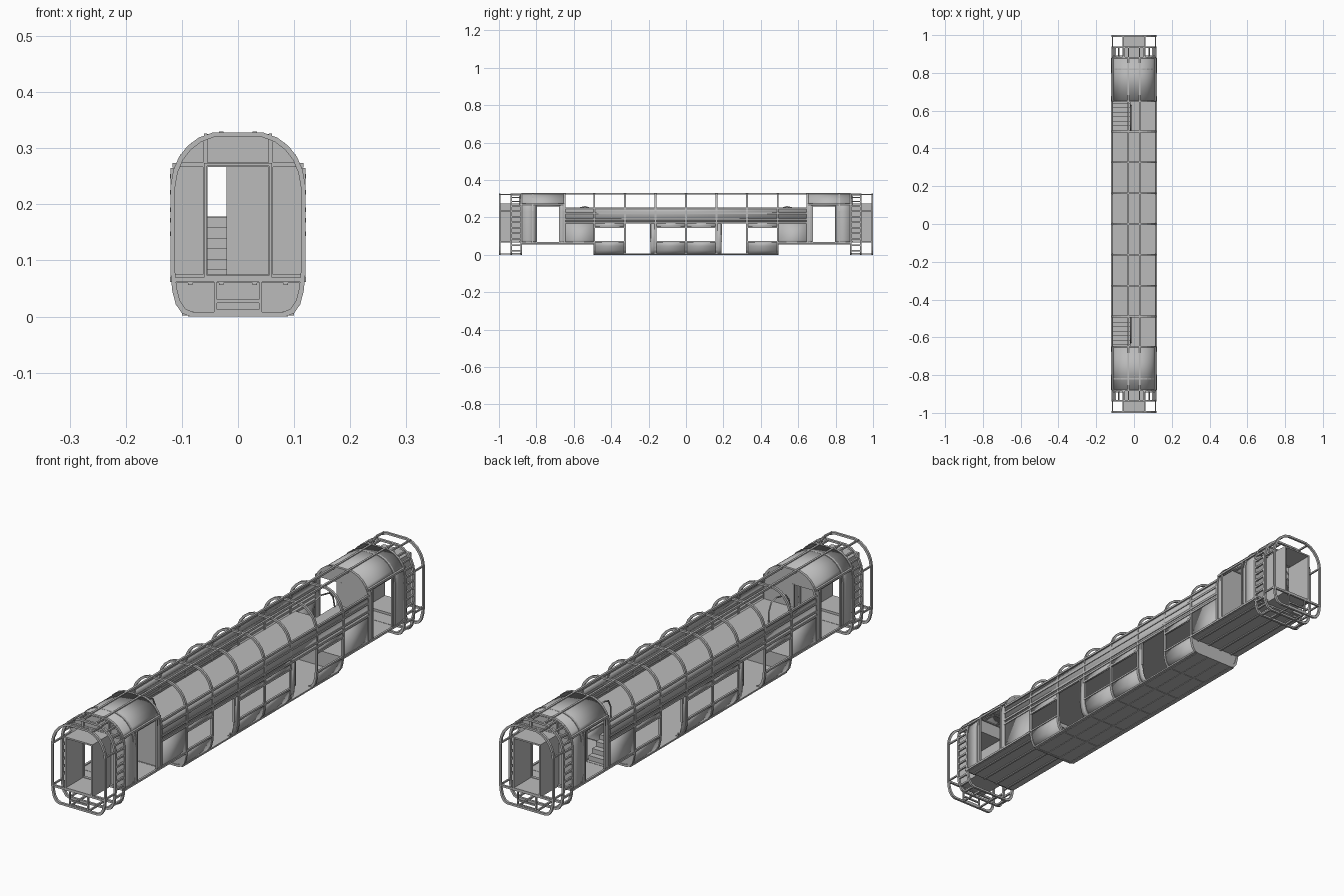
import bpy, bmesh
from mathutils import Vector

cube = bpy.data.objects.get("Cube")
if cube:
    bpy.data.objects.remove(cube, do_unlink=True)

grey = bpy.data.materials.new("body grey")
grey.use_nodes = True
grey.diffuse_color = (0.5, 0.5, 0.5, 1)
grey.node_tree.nodes["Principled BSDF"].inputs["Base Color"].default_value = (0.5, 0.5, 0.5, 1)

# Half cross-section of the car body (x, z), bottom to top
HALF = [(0, 0), (.085, 0), (.1, .006), (.111, .022), (.117, .045), (.12, .075), (.12, .235),
        (.115, .262), (.105, .285), (.09, .304), (.07, .319), (.045, .328), (0, .33)]
FLOOR, BAR = .062, .008
BOTH = (-1, 1)


def half_slice(z0, z1, inset=0):
    """Section outline between two heights, pulled inwards by inset."""
    def x_at(z):
        for (xa, za), (xb, zb) in zip(HALF, HALF[1:]):
            if za < zb and za <= z <= zb:
                return xa + (xb - xa) * (z - za) / (zb - za)
        return 0
    pts = [(x_at(z0), z0)] + [p for p in HALF if z0 < p[1] < z1] + [(x_at(z1), z1)]
    mid = .165
    return [(x * (1 - inset / .12), mid + (z - mid) * (1 - inset / mid)) for x, z in pts]


def finish(name, bm, solid=0, smooth=False):
    bmesh.ops.recalc_face_normals(bm, faces=bm.faces)
    mesh = bpy.data.meshes.new(name)
    bm.to_mesh(mesh)
    bm.free()
    mesh.materials.append(grey)
    obj = bpy.data.objects.new(name, mesh)
    bpy.context.collection.objects.link(obj)
    if solid:
        mod = obj.modifiers.new("thickness", 'SOLIDIFY')
        mod.thickness = solid
        mod.offset = 0
    if smooth:
        bpy.ops.object.select_all(action='DESELECT')
        obj.select_set(True)
        bpy.context.view_layer.objects.active = obj
        bpy.ops.object.shade_smooth_by_angle()
    return obj


def box(bm, x0, x1, y0, y1, z0, z1):
    made = bmesh.ops.create_cube(bm, size=1)["verts"]
    low, high = Vector((x0, y0, z0)), Vector((x1, y1, z1))
    for v in made:
        v.co = (low + high) / 2 + v.co * (high - low)


def bar_y(bm, x, z, y0, y1, size=BAR):
    h = size / 2
    box(bm, x - h, x + h, y0, y1, z - h, z + h)


def end_box(bm, x0, x1, ya, yb, z0, z1):
    """Same box at the front and the rear."""
    for s in BOTH:
        a, b = sorted((s * ya, s * yb))
        box(bm, x0, x1, a, b, z0, z1)


def sweep(bm, pts, y0, y1):
    """Sheet from an (x, z) line pulled along y."""
    rows = [[bm.verts.new((x, y, z)) for x, z in pts] for y in (y0, y1)]
    for i in range(len(pts) - 1):
        bm.faces.new((rows[0][i], rows[0][i + 1], rows[1][i + 1], rows[1][i]))


def side_panel(bm, y0, y1, z0, z1):
    for s in BOTH:
        sweep(bm, [(s * x, z) for x, z in half_slice(z0, z1, .004)], y0, y1)


def cross_wall(bm, y, z0, z1, xin=0, sides=BOTH):
    """Bulkhead following the section, from xin out to the skin."""
    for s in sides:
        pts = [p for p in half_slice(z0, z1, .003) if p[0] > xin]
        outer = [bm.verts.new((s * x, y, z)) for x, z in pts]
        inner = [bm.verts.new((s * xin, y, z)) for x, z in pts]
        for i in range(len(pts) - 1):
            bm.faces.new((inner[i], outer[i], outer[i + 1], inner[i + 1]))


def hoop(bm, y, z0=0, depth=.009):
    """Closed frame ring; a raised z0 gives a flat bottom."""
    loops = []
    for inset in (0, BAR):
        h = half_slice(z0, .33, inset)
        if z0 == 0:
            h = [(x * (1 - inset / .12), .165 + (z - .165) * (1 - inset / .165)) for x, z in HALF[1:-1]]
        else:
            h = h[:-1]
        loops.append(h + [(-x, z) for x, z in reversed(h)])
    vs = [[bm.verts.new((x, y + d, z)) for x, z in lp] for d in (-depth / 2, depth / 2) for lp in loops]
    n = len(vs[0])
    for i in range(n):
        j = (i + 1) % n
        for a, b in ((0, 1), (1, 3), (3, 2), (2, 0)):
            bm.faces.new((vs[a][i], vs[a][j], vs[b][j], vs[b][i]))


# Frame rings
bm = bmesh.new()
for i in range(-3, 4):
    hoop(bm, i * .1633)
for s in BOTH:
    for y in (.65, .82):
        hoop(bm, s * y, FLOOR)
    for y in (.88, .935, .9955):
        hoop(bm, s * y)
finish("frame_rings", bm)

# Long stringers on roof, sides and underside
bm = bmesh.new()
for s in BOTH:
    bar_y(bm, s * .03, .326, -.88, .88)
    for z in (.25, .222, .19, .172):
        bar_y(bm, s * .117, z, -.65, .65)
    bar_y(bm, s * .117, .148, -.49, -.33)
    bar_y(bm, s * .117, .148, -.165, .165)
    bar_y(bm, s * .117, .148, .33, .49)
    for x in (.03, .085):
        bar_y(bm, s * x, .004, -.49, .49)
    for e in BOTH:
        a, b = sorted((e * .49, e * .88))
        for x, z in ((.117, .066), (.03, .06), (.085, .06)):
            bar_y(bm, s * x, z, a, b)
        a, b = sorted((e * .65, e * .88))
        bar_y(bm, s * .113, .27, a, b)
finish("long_stringers", bm)

# Rungs between the paired end rings, and links to the outer ring
bm = bmesh.new()
rungs = [half_slice(z, .33)[0] for z in (.02, .05, .085, .115, .145, .175, .205, .235, .262, .288, .31, .325)]
rungs += [(.03, .328), (.085, .003), (.04, .003)]
links = [(.058, .323), (.114, .235), (.114, .07), (.04, .004)]
for s in BOTH:
    for e in BOTH:
        a, b = sorted((e * .88, e * .935))
        for x, z in rungs:
            bar_y(bm, s * x * .97, z * .98 + .003, a, b, .007)
        a, b = sorted((e * .935, e * .998))
        for x, z in links:
            bar_y(bm, s * x, z, a, b, .006)
finish("end_rungs", bm)

# Lower end grille
bm = bmesh.new()
end_box(bm, -.118, .118, .991, .999, .062, .07)
for s in BOTH:
    end_box(bm, s * .04 - .003, s * .04 + .003, .992, .998, .004, .066)
for z in (.01, .027):
    end_box(bm, -.04, .04, .992, .998, z - .003, z + .003)
finish("end_grilles", bm)

# Side skin, leaving doors and windows open
bm = bmesh.new()
side_panel(bm, -.65, .65, .172, .25)
for e in BOTH:
    for y0, y1, z0, z1 in ((.80, .88, FLOOR, .27), (.65, .675, FLOOR, .27), (.675, .80, .262, .27),
                           (.49, .65, FLOOR, .172),
                           (.327, .49, .142, .172), (.327, .49, 0, .07),
                           (.163, .19, 0, .172),
                           (0, .163, .142, .172), (0, .163, 0, .07)):
        a, b = sorted((e * y0, e * y1))
        side_panel(bm, a, b, z0, z1)
finish("side_skin", bm, .004, True)

# Door and window frames
bm = bmesh.new()
for s in BOTH:
    x0, x1 = sorted((s * .112, s * .12))
    for y in (.675, .80, .19):
        end_box(bm, x0, x1, y - .003, y + .003, .07, .265 if y > .5 else .172)
    for y0, y1 in ((.327, .49), (0, .163)):
        end_box(bm, x0, x1, y0, y1, .066, .073)
finish("opening_frames", bm)

# Curved roof ends
bm = bmesh.new()
for e in BOTH:
    arc = half_slice(.268, .33, .004)
    a, b = sorted((e * .65, e * .885))
    sweep(bm, arc + [(-x, z) for x, z in reversed(arc[:-1])], a, b)
finish("roof_ends", bm, .004, True)

# Bulkheads: end walls, partitions and the drop to the low floor
bm = bmesh.new()
for e in BOTH:
    cross_wall(bm, e * .882, FLOOR, .27, .055)
    cross_wall(bm, e * .882, .27, .329)
    cross_wall(bm, e * .65, .27, .329)
    cross_wall(bm, e * .65, FLOOR, .27, 0, (1,))
    cross_wall(bm, e * .49, .001, .066)
end_box(bm, -.02, 0, .649, .651, FLOOR, .27)
finish("bulkheads", bm, .003)

# End wall bars
bm = bmesh.new()
for s in BOTH:
    end_box(bm, s * .058 - .004, s * .058 + .004, .88, .892, .07, .322)
end_box(bm, -.11, .11, .88, .892, .267, .275)
end_box(bm, -.118, .118, .88, .892, .066, .075)
finish("end_wall_bars", bm)

# Gangways
bm = bmesh.new()
for s in BOTH:
    end_box(bm, s * .058 - .003, s * .058 + .003, .88, .999, .07, .272)
end_box(bm, -.061, .061, .88, .999, .268, .274)
end_box(bm, -.061, .061, .88, .999, .066, .073)
finish("gangways", bm)

# Floors
bm = bmesh.new()
box(bm, -.1, .1, -.49, .49, .002, .008)
box(bm, -.113, .113, -.5, .5, .172, .178)
end_box(bm, -.02, .113, .5, .65, .172, .178)
end_box(bm, -.115, .115, .49, .88, .06, .066)
finish("floors", bm)

# Stairs at each end
bm = bmesh.new()
STEPS = 6
for i in range(STEPS):
    y = .64 - i * .0235
    z = .066 + (i + 1) * .0185
    end_box(bm, -.113, -.02, y - .0235, y, z - .022, z)
finish("stairs", bm)

# Curved handrails at the stairheads
for e, name in ((-1, "front_handrail"), (1, "rear_handrail")):
    curve = bpy.data.curves.new(name, 'CURVE')
    curve.dimensions = '3D'
    curve.bevel_depth = .003
    curve.bevel_resolution = 1
    path = [(.63, .178), (.62, .22), (.6, .245), (.54, .258), (.51, .25), (.495, .22), (.495, .178)]
    line = curve.splines.new('POLY')
    line.points.add(len(path) - 1)
    for p, (y, z) in zip(line.points, path):
        p.co = (-.017, e * y, z, 1)
    curve.materials.append(grey)
    bpy.context.collection.objects.link(bpy.data.objects.new(name, curve))
